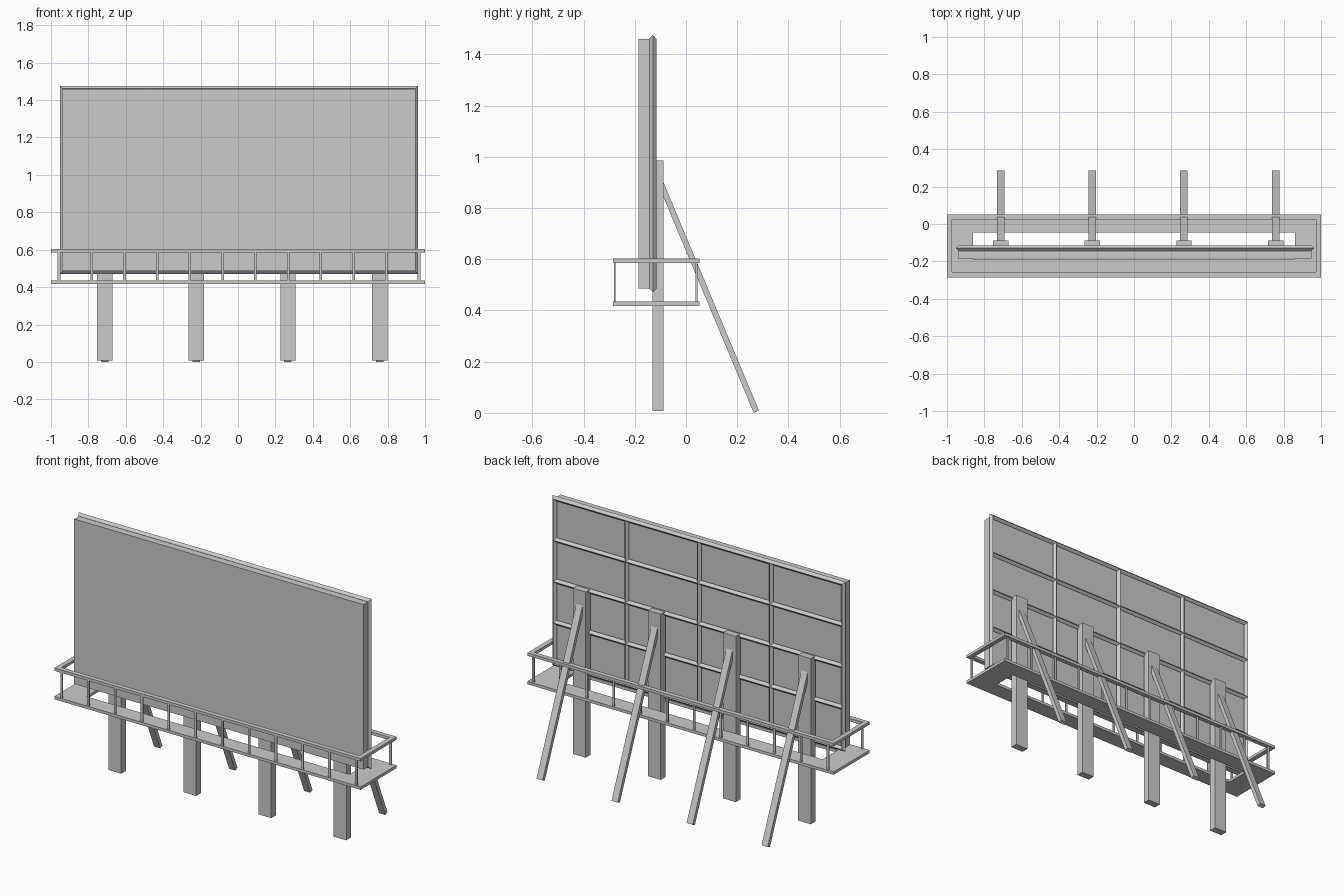
import bpy, bmesh
from mathutils import Vector

if "Cube" in bpy.data.objects:
    bpy.data.objects.remove(bpy.data.objects["Cube"])


def finish(name, bm):
    bmesh.ops.recalc_face_normals(bm, faces=bm.faces)
    me = bpy.data.meshes.new(name)
    bm.to_mesh(me)
    bm.free()
    ob = bpy.data.objects.new(name, me)
    bpy.context.collection.objects.link(ob)
    return ob


def box(name, x0, x1, y0, y1, z0, z1):
    bm = bmesh.new()
    bmesh.ops.create_cube(bm, size=1)
    for v in bm.verts:
        v.co = Vector(((x0 + x1) / 2 + v.co.x * (x1 - x0),
                       (y0 + y1) / 2 + v.co.y * (y1 - y0),
                       (z0 + z1) / 2 + v.co.z * (z1 - z0)))
    return finish(name, bm)


def prism(name, profile, extrude):
    """Closed polygon swept along a vector."""
    bm = bmesh.new()
    f = bm.faces.new([bm.verts.new(p) for p in profile])
    r = bmesh.ops.extrude_face_region(bm, geom=[f], use_keep_orig=True)
    for v in r["geom"]:
        if isinstance(v, bmesh.types.BMVert):
            v.co += Vector(extrude)
    return finish(name, bm)


def ring(name, u0, u1, v0, v1, profile, place):
    """Mitred rectangular loop; profile = (u inset, v inset, depth)."""
    bm = bmesh.new()
    loops = []
    for iu, iv, w in profile:
        a, b, c, d = u0 + iu, u1 - iu, v0 + iv, v1 - iv
        loops.append([bm.verts.new(place(u, v, w))
                      for u, v in ((a, c), (b, c), (b, d), (a, d))])
    n = len(loops)
    for i in range(n):
        p, q = loops[i], loops[(i + 1) % n]
        for k in range(4):
            m = (k + 1) % 4
            bm.faces.new((p[k], p[m], q[m], q[k]))
    return finish(name, bm)


def flat(u, v, w):
    return (u, v, w)


def upright(u, v, w):
    return (u, w, v)


# display panel
box("display_panel", -0.94, 0.95, -0.185, -0.143, 0.486, 1.46)

# diamond-section frame and lattice behind the panel
X0, X1, Z0, Z1, YC, R = -0.938, 0.948, 0.486, 1.461, -0.129, 0.0145
ring("back_frame", X0, X1, Z0, Z1,
     [(-R, -R, YC), (0, 0, YC + R), (R, R, YC), (0, 0, YC - R)], upright)
for i in range(1, 4):
    x = X0 + (X1 - X0) * i / 4
    z = Z0 + (Z1 - Z0) * i / 4
    prism(f"lattice_upright_{i}",
          [(x - R, YC, Z0), (x, YC - R, Z0), (x + R, YC, Z0), (x, YC + R, Z0)],
          (0, 0, Z1 - Z0))
    prism(f"lattice_crossbar_{i}",
          [(X0, YC, z - R), (X0, YC - R, z), (X0, YC, z + R), (X0, YC + R, z)],
          (X1 - X0, 0, 0))

# support posts with slanted back braces
for i in range(4):
    x = -0.713 + 0.49 * i
    box(f"support_post_{i + 1}", x - 0.041, x + 0.041, -0.13, -0.087, 0.007, 0.985)
    lo, hi = Vector((0, 0.2745, 0.005)), Vector((0, -0.102, 0.905))
    d = (hi - lo).normalized()
    n = Vector((0, d.z, -d.y)) * 0.0112
    off = Vector((x - 0.02, 0, 0))
    prism(f"back_brace_{i + 1}",
          [off + lo - n, off + lo + n, off + hi + n, off + hi - n], (0.04, 0, 0))

# walkway deck and handrail
Y0, Y1 = -0.285, 0.052
ring("walkway_deck", -1, 1, Y0, Y1,
     [(0, 0, 0.418), (0, 0, 0.435), (0.14, 0.097, 0.435), (0.14, 0.097, 0.418)], flat)
ring("handrail", -1, 1, Y0, Y1,
     [(0, 0, 0.586), (0, 0, 0.603), (0.028, 0.028, 0.603), (0.028, 0.028, 0.586)], flat)

# thin railing posts along front and back
for side, y in (("front", -0.278), ("back", 0.041)):
    for i in range(12):
        x = -0.957 + 0.175 * i
        box(f"{side}_railing_post_{i + 1}", x - 0.007, x + 0.007,
            y - 0.003, y + 0.003, 0.43, 0.59)
